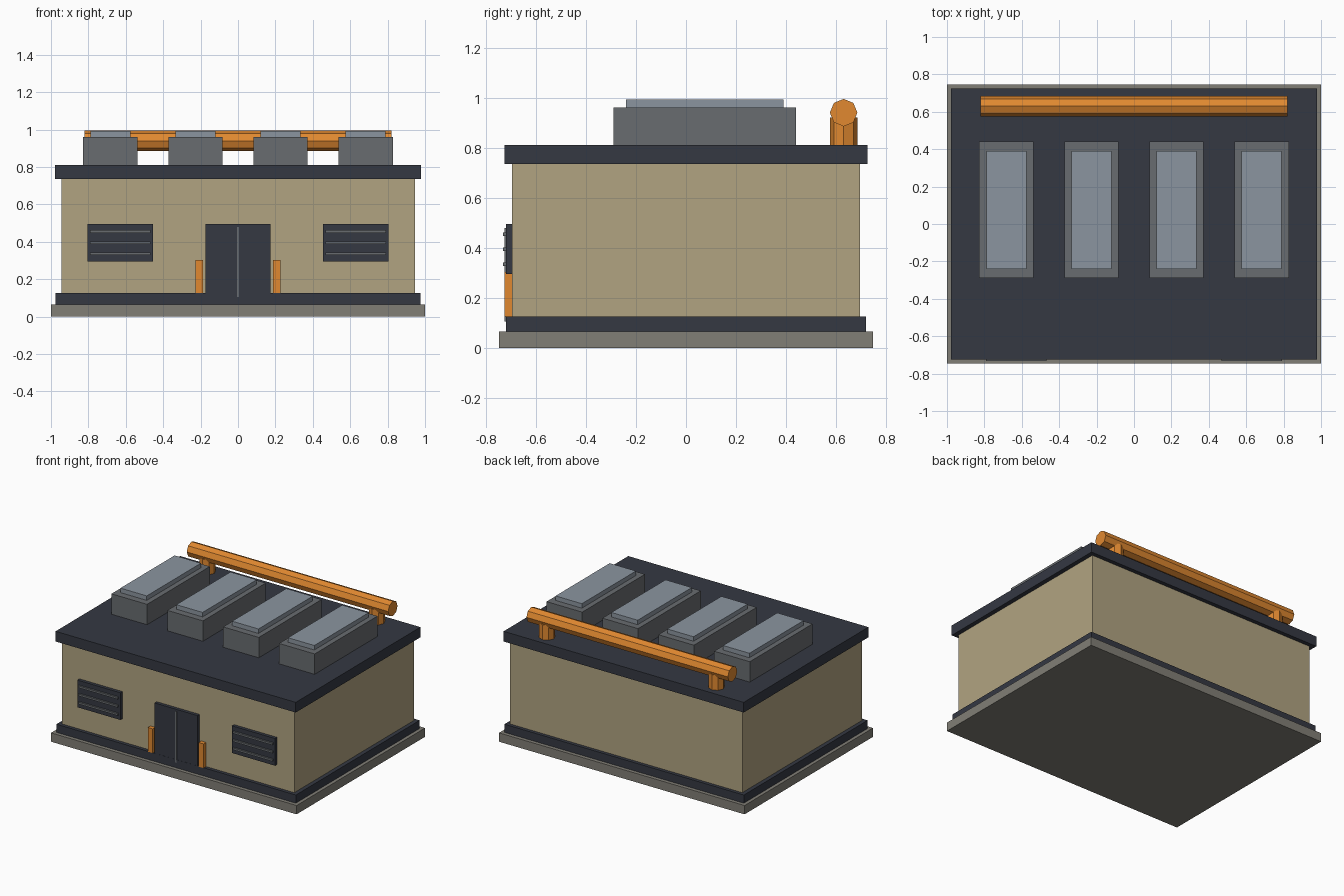
import bpy
import math

if "Cube" in bpy.data.objects:
    bpy.data.objects.remove(bpy.data.objects["Cube"])


def material(name, rgb):
    m = bpy.data.materials.new(name)
    m.diffuse_color = (*rgb, 1)
    m.use_nodes = True
    m.node_tree.nodes["Principled BSDF"].inputs["Base Color"].default_value = m.diffuse_color
    return m


STONE = material("stone", (0.22, 0.21, 0.18))
DARK = material("dark_trim", (0.035, 0.04, 0.055))
SAND = material("sand_wall", (0.44, 0.37, 0.22))
GREY = material("unit_grey", (0.14, 0.15, 0.16))
STEEL = material("steel_blue", (0.26, 0.30, 0.35))
ORANGE = material("orange_paint", (0.75, 0.25, 0.03))


def box(name, x, y, z, mat):
    """Box from (min, max) ranges on each axis."""
    mid = [(a + b) / 2 for a, b in (x, y, z)]
    bpy.ops.mesh.primitive_cube_add(size=1, location=mid)
    ob = bpy.context.object
    ob.name = name
    ob.scale = [b - a for a, b in (x, y, z)]
    bpy.ops.object.transform_apply(location=False, rotation=False, scale=True)
    ob.data.materials.append(mat)
    return ob


def tube(name, loc, radius, length, mat, rot=(0, 0, 0)):
    bpy.ops.mesh.primitive_cylinder_add(vertices=8, radius=radius, depth=length,
                                        location=loc, rotation=rot)
    ob = bpy.context.object
    ob.name = name
    ob.data.materials.append(mat)
    return ob


def slab(name, hx, hy, z, mat):
    return box(name, (-hx, hx), (-hy, hy), z, mat)


# Building shell
slab("foundation", 1.0, 0.747, (0, 0.065), STONE)
slab("plinth", 0.975, 0.72, (0.065, 0.125), DARK)
slab("walls", 0.945, 0.695, (0.125, 0.735), SAND)
slab("roof", 0.978, 0.725, (0.735, 0.81), DARK)

# Rooftop units with raised lids
for i in range(4):
    cx = (i - 1.5) * 0.455
    box(f"roof_unit_{i}", (cx - 0.145, cx + 0.145), (-0.29, 0.44), (0.81, 0.96), GREY)
    box(f"roof_unit_lid_{i}", (cx - 0.107, cx + 0.107), (-0.24, 0.39), (0.96, 0.993), STEEL)

# Rooftop pipe on two stub supports
tube("roof_pipe", (0, 0.63, 0.94), 0.055, 1.64, ORANGE, (0, math.pi / 2, 0))
for side, s in (("left", -1), ("right", 1)):
    tube(f"pipe_support_{side}", (s * 0.69, 0.63, 0.865), 0.055, 0.11, ORANGE)

# Double door with centre seam
box("door", (-0.175, 0.175), (-0.719, -0.69), (0.10, 0.495), DARK)
box("door_seam", (-0.005, 0.005), (-0.725, -0.70), (0.105, 0.48), GREY)

# Door bollards and louvred vents on both sides
for side, s in (("left", -1), ("right", 1)):
    def span(a, b):
        return tuple(sorted((s * a, s * b)))
    box(f"door_bollard_{side}", span(0.187, 0.227), (-0.725, -0.69), (0.125, 0.303), ORANGE)
    box(f"vent_{side}", span(0.455, 0.805), (-0.719, -0.69), (0.295, 0.495), DARK)
    for k in range(3):
        z = 0.335 + k * 0.06
        box(f"vent_slat_{side}_{k}", span(0.468, 0.792), (-0.732, -0.71),
            (z - 0.007, z + 0.007), GREY)
